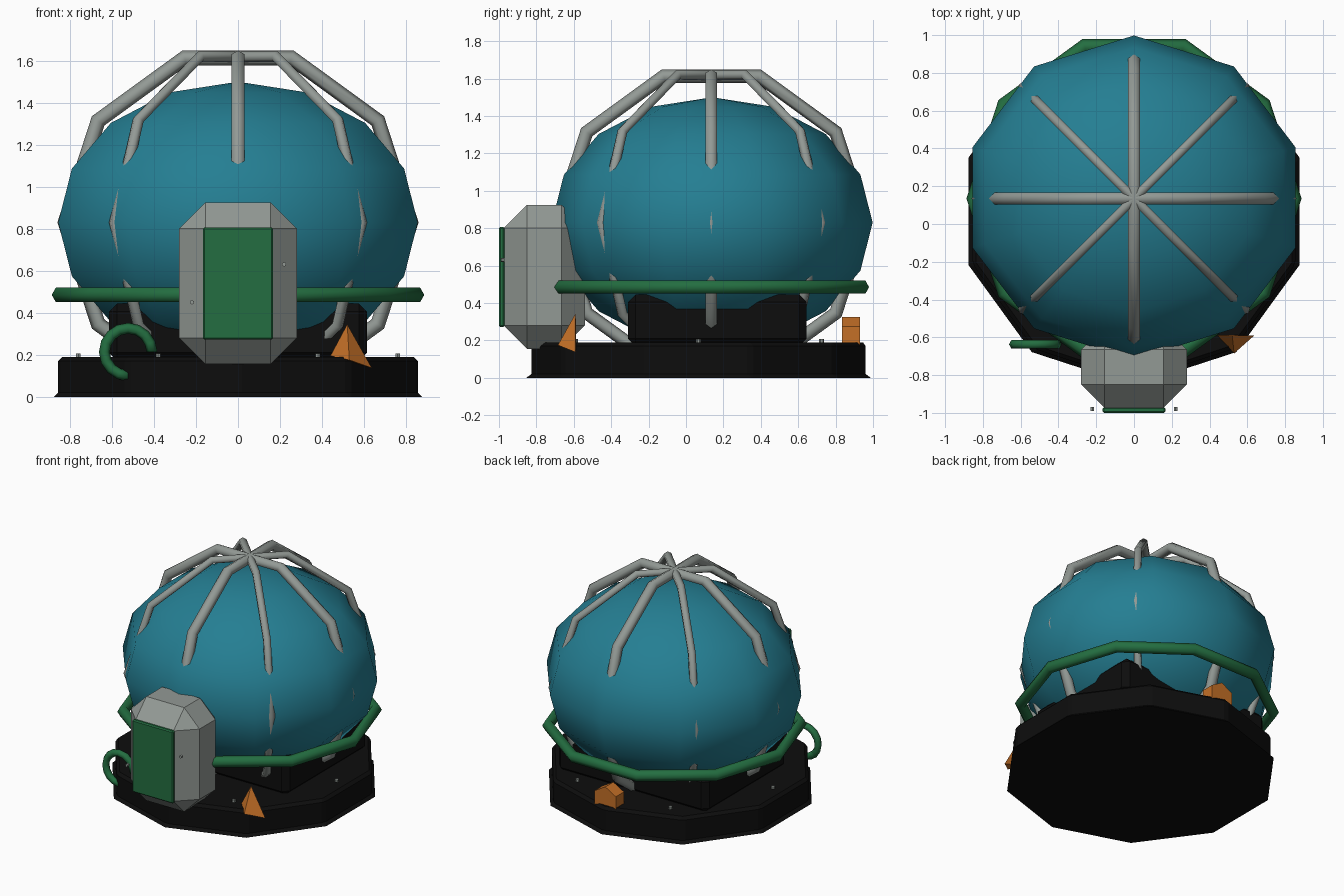
import bpy, bmesh, math
from math import sin, cos, pi, radians
from mathutils import Matrix

if "Cube" in bpy.data.objects:
    bpy.data.objects.remove(bpy.data.objects["Cube"])


def mat(name, r, g, b):
    m = bpy.data.materials.new(name)
    m.diffuse_color = (r, g, b, 1)
    m.use_nodes = True
    m.node_tree.nodes["Principled BSDF"].inputs["Base Color"].default_value = m.diffuse_color
    return m


TEAL = mat("teal", 0.018, 0.21, 0.29)
GREY = mat("grey", 0.29, 0.32, 0.30)
GREEN = mat("green", 0.017, 0.155, 0.052)
BLACK = mat("black", 0.004, 0.004, 0.004)
ORANGE = mat("orange", 0.55, 0.16, 0.02)


def finish(name, bm, material, smooth=False, bevel=0, matrix=None):
    if matrix:
        bmesh.ops.transform(bm, matrix=matrix, verts=bm.verts)
    if bevel:
        bmesh.ops.bevel(bm, geom=bm.edges[:], offset=bevel, segments=1, affect='EDGES')
    bmesh.ops.recalc_face_normals(bm, faces=bm.faces)
    for f in bm.faces:
        f.smooth = smooth
    me = bpy.data.meshes.new(name)
    bm.to_mesh(me)
    bm.free()
    me.materials.append(material)
    ob = bpy.data.objects.new(name, me)
    bpy.context.collection.objects.link(ob)
    return ob


def box(name, lo, hi, material, bevel=0, smooth=False):
    bm = bmesh.new()
    bmesh.ops.create_cube(bm, size=1)
    size = [h - l for l, h in zip(lo, hi)]
    mid = [(h + l) / 2 for l, h in zip(lo, hi)]
    m = Matrix.Translation(mid) @ Matrix.Diagonal(size + [1])
    return finish(name, bm, material, smooth, bevel, m)


def prism(name, n, r, depth, matrix, material, start=pi / 2, bevel=0):
    bm = bmesh.new()
    ends = [[bm.verts.new((r * cos(start + 2 * pi * i / n), r * sin(start + 2 * pi * i / n), z))
             for i in range(n)] for z in (-depth / 2, depth / 2)]
    bm.faces.new(ends[0])
    bm.faces.new(ends[1])
    for i in range(n):
        j = (i + 1) % n
        bm.faces.new((ends[0][i], ends[0][j], ends[1][j], ends[1][i]))
    return finish(name, bm, material, False, bevel, matrix)


def torus(name, R, r, n, k, matrix, material, arc=2 * pi):
    """Ring in the xy plane; an arc below a full turn gets end caps."""
    bm = bmesh.new()
    full = arc > 6.28
    rings = []
    for i in range(n if full else n + 1):
        a = arc * i / n
        rings.append([bm.verts.new(((R + r * cos(2 * pi * j / k)) * cos(a),
                                    (R + r * cos(2 * pi * j / k)) * sin(a),
                                    r * sin(2 * pi * j / k))) for j in range(k)])
    for i in range(n):
        a, b = rings[i], rings[(i + 1) % len(rings)]
        for j in range(k):
            bm.faces.new((a[j], b[j], b[(j + 1) % k], a[(j + 1) % k]))
    if not full:
        bm.faces.new(rings[0])
        bm.faces.new(rings[-1])
    return finish(name, bm, material, True, 0, matrix)


T = Matrix.Translation


def R(deg, axis):
    return Matrix.Rotation(radians(deg), 4, axis)


CY, CZ = 0.14, 0.83     # centre of the tank

# Squashed tank: ten sides, eight rings
bm = bmesh.new()
top, bottom = bm.verts.new((0, 0, 1)), bm.verts.new((0, 0, -1))
rows = []
for ring in range(1, 8):
    p = pi * ring / 8
    rows.append([bm.verts.new((sin(p) * cos(pi / 2 + pi * i / 5),
                               sin(p) * sin(pi / 2 + pi * i / 5), cos(p))) for i in range(10)])
for i in range(10):
    j = (i + 1) % 10
    bm.faces.new((top, rows[0][i], rows[0][j]))
    bm.faces.new((bottom, rows[-1][j], rows[-1][i]))
    for a, b in zip(rows, rows[1:]):
        bm.faces.new((a[i], b[i], b[j], a[j]))
finish("tank", bm, TEAL, True, 0, T((0, CY, CZ)) @ Matrix.Diagonal((0.9, 0.858, 0.67, 1)))

# Cage hoops around the tank
for deg in (0, 45, 90, 135):
    thick = deg % 90 == 0
    r = 0.037 if thick else 0.028
    torus(f"cage_hoop_{deg}", 0.86 - r if thick else 0.83, r, 10, 6,
          T((0, CY - 0.005, CZ)) @ R(deg, 'Z') @ R(90, 'X'), GREY)

# Horizontal rail
torus("green_rail", 0.847, 0.04, 10, 6, T((0, 0.135, 0.485)), GREEN)

# Base plate and cradle block
prism("base_plate", 10, 0.9, 0.19, T((0, 0.067, 0.095)), BLACK, bevel=0.02)
box("cradle_block", (-0.615, -0.31, 0.17), (0.615, 0.645, 0.445), BLACK, 0.04)

# Bolts on the base
for i in range(6):
    a = pi * i / 3
    prism(f"base_bolt_{i}", 6, 0.013, 0.03,
          T((0.76 * cos(a), 0.067 + 0.76 * sin(a), 0.192)), GREY)

# Hatch housing, its panel and two bolts
box("hatch_housing", (-0.28, -0.975, 0.155), (0.28, -0.54, 0.925), GREY, 0.125)
box("hatch_panel", (-0.167, -1.0, 0.272), (0.167, -0.97, 0.807), GREEN, 0.008)
for x, z in ((0.22, 0.63), (-0.22, 0.45)):
    prism("hatch_bolt", 6, 0.011, 0.02, T((x, -0.98, z)) @ R(90, 'X'), GREY)

# Open hose loop at the front left
torus("hose_loop", 0.113, 0.026, 12, 6, T((-0.523, -0.637, 0.213)) @ R(90, 'X'), GREEN, 1.5 * pi)

# Orange shard at the front right
bm = bmesh.new()
v = [bm.verts.new(p) for p in ((0.52, -0.59, 0.345), (0.44, -0.587, 0.195),
                               (0.637, -0.59, 0.137), (0.53, -0.685, 0.175))]
for a, b, c in ((0, 1, 2), (0, 1, 3), (0, 2, 3), (1, 2, 3)):
    bm.faces.new((v[a], v[b], v[c]))
finish("orange_shard", bm, ORANGE)

# Orange lump at the back
prism("orange_lump", 6, 0.1, 0.095, T((0.01, 0.882, 0.225)) @ R(90, 'X'), ORANGE)
